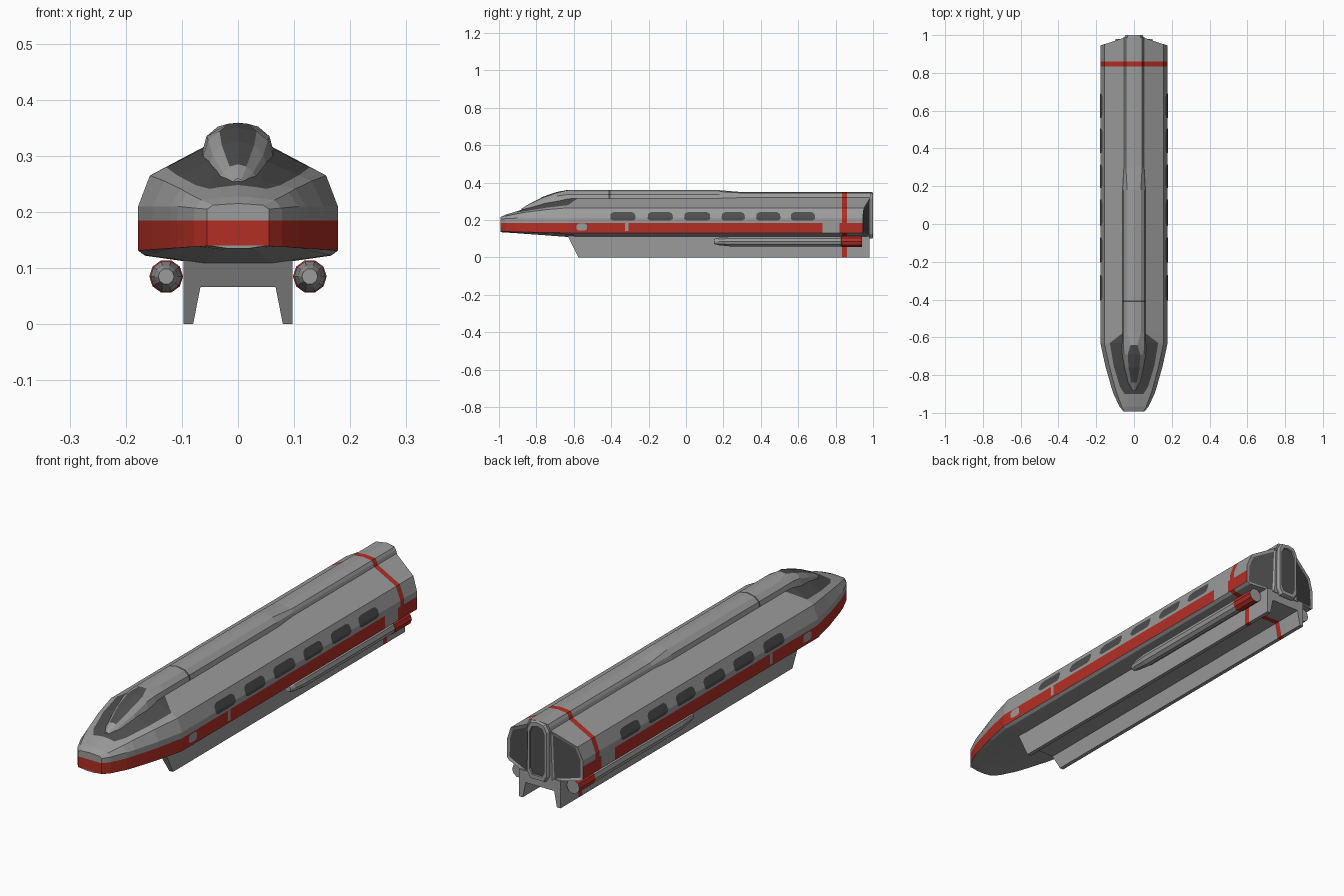
import bpy, bmesh, math

if "Cube" in bpy.data.objects:
    bpy.data.objects.remove(bpy.data.objects["Cube"])


def material(name, rgb):
    m = bpy.data.materials.new(name)
    m.diffuse_color = (*rgb, 1)
    m.use_nodes = True
    m.node_tree.nodes["Principled BSDF"].inputs["Base Color"].default_value = m.diffuse_color
    return m


GREY, RED, DARK = 0, 1, 2
MATS = [material("hull grey", (0.33, 0.33, 0.33)),
        material("stripe red", (0.45, 0.028, 0.018)),
        material("dark glass", (0.075, 0.075, 0.075))]


def finish(name, bm):
    me = bpy.data.meshes.new(name)
    bm.to_mesh(me)
    bm.free()
    for m in MATS:
        me.materials.append(m)
    ob = bpy.data.objects.new(name, me)
    bpy.context.collection.objects.link(ob)
    return ob


def sym(half):
    """Mirror a half section (bottom centre to top centre) into a full ring."""
    return half + [(-x, y, z) for x, y, z in half[-2:0:-1]]


def loft(name, rings, rule, front="ngon", rear="ngon"):
    """Skin the rings; rule(station, row) gives the material of each face."""
    bm = bmesh.new()
    vs = [[bm.verts.new(p) for p in r] for r in rings]
    n, last = len(vs[0]), len(vs) - 1
    for i in range(last):
        for j in range(n):
            k = (j + 1) % n
            f = bm.faces.new((vs[i][j], vs[i][k], vs[i + 1][k], vs[i + 1][j]))
            f.material_index = rule(i, min(j, n - 1 - j))
    for r, mode, idx in ((vs[0], front, 0), (vs[-1], rear, last)):
        if mode == "ngon":
            bm.faces.new(r).material_index = rule(idx, -1)
        elif mode == "strips":
            for k in range(n // 2):
                q = [r[k], r[k + 1], r[(n - k - 1) % n], r[(n - k) % n]]
                q = list(dict.fromkeys(q))
                bm.faces.new(q).material_index = rule(idx, k)
        elif mode == "tail":
            m = n // 2
            bm.faces.new([r[0], r[1], r[m - 1], r[m], r[m + 1], r[n - 1]])
            sides = [bm.faces.new(r[1:m]), bm.faces.new(r[m + 1:])]
    bmesh.ops.recalc_face_normals(bm, faces=bm.faces)
    if rear == "tail":      # dark recessed panels on the angled tail faces
        bmesh.ops.inset_individual(bm, faces=sides, thickness=0.012, depth=-0.004)
        for f in sides:
            f.material_index = DARK
    return finish(name, bm)


# Main hull: y, half width, belly z, lower edge z, shoulder z,
# shoulder (x, z), glass edge x, roof (x, z), ridge z
NOSE = [
    (-0.993, 0.055, 0.135, 0.139, 0.205, 0.045, 0.212, 0.03, 0.018, 0.214, 0.215),
    (-0.965, 0.078, 0.133, 0.138, 0.207, 0.065, 0.221, 0.04, 0.025, 0.226, 0.228),
    (-0.900, 0.108, 0.129, 0.136, 0.210, 0.090, 0.234, 0.05, 0.034, 0.244, 0.248),
    (-0.860, 0.121, 0.126, 0.135, 0.210, 0.102, 0.241, 0.075, 0.040, 0.256, 0.262),
    (-0.750, 0.152, 0.118, 0.133, 0.210, 0.131, 0.255, 0.108, 0.052, 0.290, 0.298),
    (-0.630, 0.178, 0.109, 0.131, 0.210, 0.157, 0.265, 0.128, 0.056, 0.316, 0.324)]
HULL = (0.178, 0.107, 0.131, 0.210, 0.157, 0.265, 0.063, 0.055, 0.319, 0.326)
STATIONS = NOSE + [(y, *HULL) for y in (-0.58, 0.73, 0.82, 0.835, 0.86, 0.945)]


def hull_ring(y, w, zb, ze, zs, x6, z6, xg, x7, z7, z8):
    zg = z6 + (z7 - z6) * (x6 - xg) / (x6 - x7)
    half = [(0, zb), (w * 0.34, zb), (w * 0.93, (zb + ze) / 2 + 0.003), (w, ze),
            (w, 0.185), (w, zs), (x6, z6), (xg, zg), (x7, z7), (0, z8)]
    bow = 0.04 / (0.178 - 0.055)
    return sym([(x, y + (bow * (0.178 - max(x, 0.055)) if y > 0.94 else 0), z)
                for x, z in half])


def hull_rule(i, k):
    if STATIONS[i][0] == 0.835:
        return RED
    if k == 3 and STATIONS[i][0] != 0.73:
        return RED
    if k >= 7 and 2 <= i <= 5:
        return DARK
    return GREY


loft("hull", [hull_ring(*s) for s in STATIONS], hull_rule, "strips", "tail")

# Roof spine with the cockpit canopy at its front
FULL = (0.063, 0.308, 0.056, 0.335, 0.036, 0.352, 0.359)
LOW = (0.057, 0.308, 0.050, 0.332, 0.043, 0.344, 0.349)
SPINE = [
    (-0.88, 0.010, 0.246, 0.009, 0.253, 0.006, 0.257, 0.260),
    (-0.84, 0.034, 0.260, 0.027, 0.270, 0.015, 0.281, 0.285),
    (-0.76, 0.053, 0.280, 0.045, 0.301, 0.029, 0.319, 0.326),
    (-0.69, 0.062, 0.300, 0.053, 0.328, 0.033, 0.344, 0.350),
    (-0.64, 0.064, 0.306, 0.056, 0.335, 0.018, 0.357, 0.359)]
SPINE += [(y, *FULL) for y in (-0.575, -0.414, -0.404, 0.18)]
SPINE += [(y, *LOW) for y in (0.30, 0.835, 0.86, 0.988)]


def spine_rule(i, k):
    y = SPINE[i][0]
    if y == 0.835:
        return RED
    if y == -0.414 or (k == 3 and 1 <= i <= 3):
        return DARK
    return GREY


loft("roof_spine",
     [sym([(0, y, a - 0.005), (x0, y, a), (x1, y, b), (x2, y, c), (0, y, d)])
      for y, x0, a, x1, b, x2, c, d in SPINE], spine_rule)

# Tail door: raised rounded frame with a recessed dark panel
DOOR = [(0, 0.10), (0.034, 0.10), (0.05, 0.125), (0.05, 0.315), (0.034, 0.343), (0, 0.349)]


def door_ring(y, sx, sz):
    return sym([(x * sx, y, 0.225 + (z - 0.225) * sz) for x, z in DOOR])


loft("tail_door", [door_ring(0.93, 1, 1), door_ring(0.992, 1, 1), door_ring(1.0, 0.9, 0.97),
                   door_ring(1.0, 0.68, 0.84), door_ring(0.994, 0.66, 0.83)],
     lambda i, k: DARK if i == 4 else GREY)

# Track skirt: an upturned channel with a sloping front
CHANNEL = [(0, 0.066), (0.067, 0.066), (0.08, 0), (0.097, 0), (0.097, 0.115), (0, 0.115)]
loft("track_skirt",
     [sym([(x, -0.575 - 0.5 * z if y < 0 else y, z) for x, z in CHANNEL])
      for y in (-1, 0.835, 0.86, 0.98)],
     lambda i, k: RED if i == 1 else GREY)

# Side boosters with red tails
for side, label in ((-1, "left"), (1, "right")):
    rings = [[(side * 0.128 + r * math.cos(a * math.pi / 5), y,
               0.085 + r * math.sin(a * math.pi / 5)) for a in range(10)]
             for y, r in ((0.15, 0.014), (0.175, 0.021), (0.24, 0.028),
                          (0.83, 0.028), (0.832, 0.030), (0.94, 0.030))]
    loft(label + "_booster", rings, lambda i, k: RED if i in (3, 4) and k >= 0 else GREY)


def side_plate(name, y0, y1, rows, mat):
    """Thin sheet on the hull side; rows are (height, end inset)."""
    for side, label in ((-1, "left"), (1, "right")):
        bm = bmesh.new()
        prev = None
        for z, inset in rows:
            x = side * (0.1795 - max(0, z - 0.21) * 0.021 / 0.055)
            row = [bm.verts.new((x, y0 + inset, z)), bm.verts.new((x, y1 - inset, z))]
            if prev:
                q = prev + row[::-1]
                bm.faces.new(q if side > 0 else q[::-1]).material_index = mat
            prev = row
        finish(label + "_" + name, bm)


# Passenger windows, bent over the shoulder crease
WINDOW = [(0.196, 0.016), (0.203, 0.003), (0.21, 0), (0.23, 0.002), (0.237, 0.008), (0.242, 0.02)]
for n, (a, b) in enumerate([(-0.405, -0.27), (-0.205, -0.07), (-0.01, 0.13),
                            (0.19, 0.315), (0.375, 0.505), (0.56, 0.69)]):
    side_plate("window_%d" % (n + 1), a, b, WINDOW, DARK)

# Small hatches on the red band
side_plate("front_hatch", -0.585, -0.53, [(0.145, 0.008), (0.153, 0), (0.172, 0), (0.18, 0.01)], GREY)
side_plate("door_mark", -0.325, -0.307, [(0.14, 0), (0.185, 0)], GREY)
